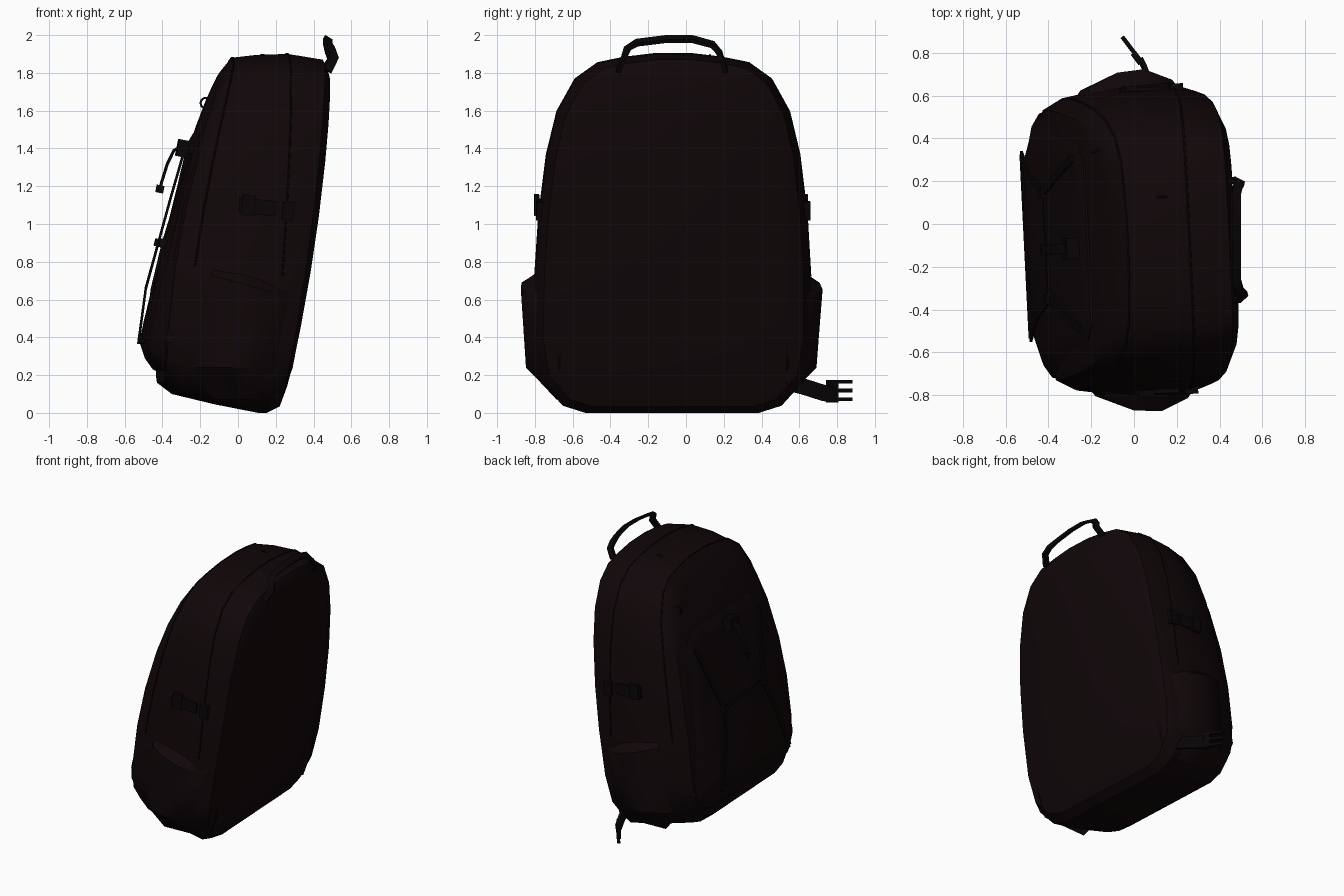
import bpy, bmesh, math
from mathutils import Vector, Matrix

if "Cube" in bpy.data.objects:
    bpy.data.objects.remove(bpy.data.objects["Cube"])

CY = -0.08  # the bag's own middle; the loose buckle shifts the overall centre
TWIST = Matrix.Translation((0, CY, 0)) @ Matrix.Rotation(0.05, 4, 'Z') @ Matrix.Translation((0, -CY, 0))

def material(name, col):
    m = bpy.data.materials.new(name)
    m.diffuse_color = (*col, 1)
    m.use_nodes = True
    m.node_tree.nodes["Principled BSDF"].inputs["Base Color"].default_value = m.diffuse_color
    return m

fabric = material("black_fabric", (0.005, 0.002, 0.0025))
trim = material("black_trim", (0.003, 0.0015, 0.002))

def finish(name, bm, mat, angle=35):
    bmesh.ops.recalc_face_normals(bm, faces=bm.faces)
    me = bpy.data.meshes.new(name)
    bm.to_mesh(me)
    bm.free()
    ob = bpy.data.objects.new(name, me)
    bpy.context.collection.objects.link(ob)
    me.materials.append(mat)
    bpy.ops.object.select_all(action='DESELECT')
    ob.select_set(True)
    bpy.context.view_layer.objects.active = ob
    bpy.ops.object.shade_smooth_by_angle(angle=math.radians(angle))
    return ob

def ring_points(outline, ring):
    """Symmetric arch outline placed on one slanted slice of the bag."""
    xb, zb, xt, zt, s, bulge = ring
    def pt(v, w, side):
        return Vector((xb + (xt - xb) * v + bulge * 4 * v * (1 - v),
                       CY + side * w * s, zb + (zt - zb) * v))
    return [pt(v, w, 1) for v, w in outline] + [pt(v, w, -1) for v, w in reversed(outline)]

def shell(name, outline, rings):
    bm = bmesh.new()
    loops = [[bm.verts.new(p) for p in ring_points(outline, r)] for r in rings]
    n = len(loops[0])
    for a, b in zip(loops, loops[1:]):
        for i in range(n):
            j = (i + 1) % n
            bm.faces.new((a[i], a[j], b[j], b[i]))
    for loop in (loops[0], loops[-1]):
        for i in range(n // 2 - 1):
            bm.faces.new((loop[i], loop[i + 1], loop[n - 2 - i], loop[n - 1 - i]))
    return finish(name, bm, fabric)

def strap(name, points, width, thick, side, mat=trim):
    """Flat webbing swept along points; side is the width direction."""
    bm = bmesh.new()
    pts = [Vector(p) for p in points]
    loops = []
    for i, p in enumerate(pts):
        t = (pts[min(i + 1, len(pts) - 1)] - pts[max(i - 1, 0)]).normalized()
        s = Vector(side)
        s = (s - t * s.dot(t)).normalized()
        nrm = t.cross(s)
        loops.append([bm.verts.new(p + s * a * width / 2 + nrm * b * thick / 2)
                      for a, b in ((-1, -1), (1, -1), (1, 1), (-1, 1))])
    for a, b in zip(loops, loops[1:]):
        for i in range(4):
            j = (i + 1) % 4
            bm.faces.new((a[i], a[j], b[j], b[i]))
    bm.faces.new(loops[0])
    bm.faces.new(loops[-1])
    return finish(name, bm, mat)

def box(name, loc, size, rot=(0, 0, 0)):
    bm = bmesh.new()
    bmesh.ops.create_cube(bm, size=1, matrix=Matrix.Diagonal((*size, 1)))
    ob = finish(name, bm, trim)
    ob.location, ob.rotation_euler = loc, rot
    return ob

def tube(name, pts, radius, cyclic=False):
    cu = bpy.data.curves.new(name, 'CURVE')
    cu.dimensions = '3D'
    cu.bevel_depth, cu.bevel_resolution = radius, 1
    cu.use_fill_caps = True
    sp = cu.splines.new('POLY')
    sp.points.add(len(pts) - 1)
    for q, p in zip(sp.points, pts):
        q.co = (*p, 1)
    sp.use_cyclic_u = cyclic
    ob = bpy.data.objects.new(name, cu)
    cu.materials.append(trim)
    bpy.context.collection.objects.link(ob)

# Main compartment: arch slices from the back panel to the front
arch = [(0, .46), (.02, .58), (.09, .70), (.2, .735), (.38, .73), (.55, .71), (.72, .67),
        (.84, .615), (.93, .52), (.975, .40), (.99, .26), (1, .1)]
body_rings = [(.23, .11, .475, 1.80, .82, .035), (.20, .035, .445, 1.87, .94, .03),
              (.13, .0, .26, 1.90, 1.0, .02), (-.10, .045, .10, 1.895, .985, 0),
              (-.33, .10, -.03, 1.88, .93, -.05), (-.41, .16, -.08, 1.82, .86, -.08),
              (-.41, .22, -.11, 1.76, .78, -.08)]
shell("main_compartment", arch, body_rings)

# Front pocket
pocket = [(0, .42), (.03, .52), (.12, .60), (.5, .57), (.85, .48), (.95, .43), (1, .36)]
shell("front_pocket", pocket, [(-.34, .19, -.12, 1.52, 1.06, -.03), (-.43, .23, -.22, 1.48, 1.03, -.02),
                               (-.475, .29, -.245, 1.44, .93, -.01), (-.505, .37, -.26, 1.38, .76, 0)])

# Zip seams over the arch
n = len(arch)
for name, k in (("main_zip", 2), ("front_zip", 4)):
    pts = ring_points(arch, body_rings[k])
    tube(name, pts[4:2 * n - 4], .005)

for sgn, side in ((1, "left"), (-1, "right")):
    # Side pocket, tapering under at the base with a sloping mouth
    bm = bmesh.new()
    loops = []
    for z, x0, x1, out in ((.07, -.16, .20, .60), (.24, -.30, .26, .77), (.45, -.30, .30, .785),
                           (.67, -.26, .32, .80), (.72, -.24, .32, .72)):
        sec = []
        for u, f in ((0, .0), (.14, .62), (.38, .95), (.6, 1), (.82, .72), (1, 0)):
            y = .60 + (out - .60) * f
            slope = .16 * (.5 - u) if z > .6 else 0
            sec.append(bm.verts.new((x0 + (x1 - x0) * u, CY + sgn * y, z + slope)))
        loops.append(sec)
    for a, b in zip(loops, loops[1:]):
        for i in range(5):
            bm.faces.new((a[i], a[i + 1], b[i + 1], b[i]))
    finish(side + "_side_pocket", bm, fabric)

    # Compression strap and its buckle
    y = CY + sgn * .706
    box(side + "_compression_strap", (.07, y, 1.09), (.20, .02, .08), (0, .1, 0))
    box(side + "_compression_patch", (.02, y + sgn * .006, 1.10), (.07, .025, .11), (0, .1, 0))
    box(side + "_compression_buckle", (.23, y, 1.07), (.06, .04, .10), (0, .1, 0))

    # Front webbing: in to the cross strap, then out to the bottom corner
    f = lambda d: CY + sgn * d
    strap(side + "_front_webbing", [(-.27, f(.40), 1.37), (-.34, f(.33), 1.14), (-.41, f(.25), .90),
                                    (-.472, f(.33), .66), (-.505, f(.43), .38)], .035, .012, (0, 1, 0))
    box(side + "_webbing_slider", (-.41, f(.25), .90), (.04, .05, .04), (0, .25, 0))

# Cross straps between the webbing
for name, x, w, z in (("cross_strap", -.41, .25, .90), ("lower_strap", -.505, .43, .38)):
    strap(name, [(x, CY - w, z), (x, CY + w, z)], .03, .012, (.25, 0, 1))

# Closure buckle with a hanging strap end
box("closure_buckle", (-.295, -.10, 1.40), (.06, .10, .09), (0, .2, 0))
strap("hanging_strap", [(-.29, -.10, 1.42), (-.34, -.10, 1.39), (-.375, -.10, 1.32), (-.40, -.10, 1.24),
                        (-.415, -.10, 1.19)], .045, .014, (0, 1, 0))
box("hanging_strap_end", (-.415, -.10, 1.185), (.04, .05, .04), (0, .2, 0))

# Zip pull loops
def pull_loop(name, loc, radius, tilt):
    rot = Matrix.Translation(loc) @ Matrix.Rotation(tilt, 4, 'Z')
    pts = [rot @ Vector((radius * math.cos(a), 0, radius * math.sin(a)))
           for a in (i * math.tau / 10 for i in range(10))]
    tube(name, pts, .006, True)

pull_loop("front_pull_upper", (-.15, .35, 1.64), .028, .2)
pull_loop("front_pull_lower", (-.145, .40, 1.56), .028, .2)
pull_loop("top_pull", (.14, .12, 1.87), .025, 0)

# The whole bag stands turned very slightly
bpy.context.view_layer.update()
for ob in list(bpy.context.collection.objects):
    ob.matrix_world = TWIST @ ob.matrix_world

# Grab handle on the top of the back panel
strap("grab_handle", [(.475, -.36, 1.81), (.51, -.33, 1.88), (.49, -.31, 1.93), (.475, -.26, 1.96),
                      (.475, -.10, 1.98), (.475, .03, 1.98), (.475, .14, 1.95), (.485, .175, 1.91),
                      (.495, .19, 1.87), (.455, .21, 1.81)], .045, .022, (1, 0, -.6))

# Loose hip strap ending in a three-pronged buckle
strap("hip_strap", [(.12, .50, .17), (.09, .62, .14), (.05, .73, .105), (.03, .77, .10)],
      .085, .02, (0, .25, 1))
tilt = (0, 0, .65)
box("hip_buckle", (.015, .775, .115), (.03, .06, .12), tilt)
for i, z in enumerate((.165, .118, .072)):
    box("hip_buckle_prong_%d" % (i + 1), (-.025, .835, z), (.02, .10, .02), tilt)
